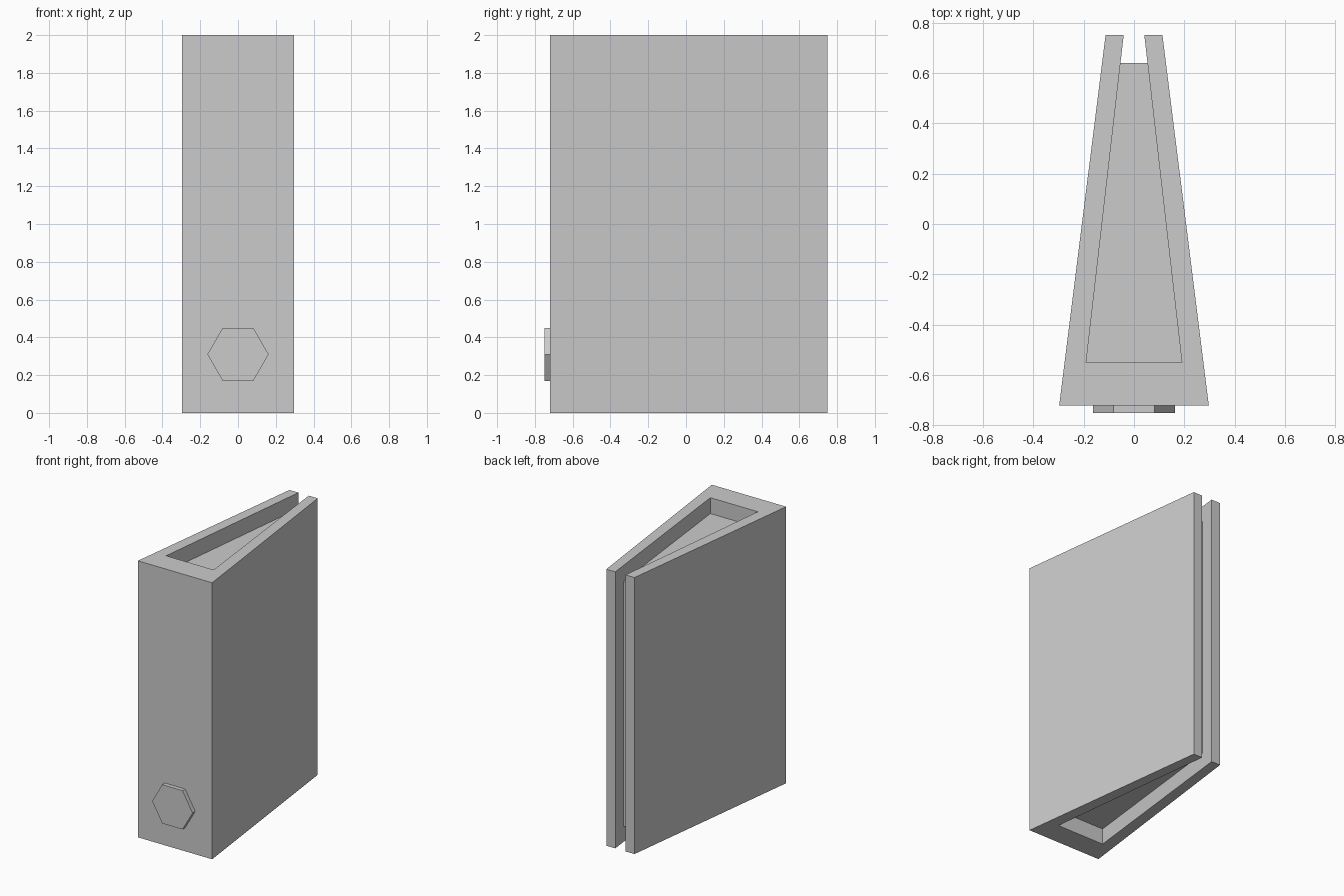
import bpy
import bmesh
import math
from mathutils import Matrix

cube = bpy.data.objects.get("Cube")
if cube:
    bpy.data.objects.remove(cube, do_unlink=True)

# Single grey finish
grey = bpy.data.materials.new("plain_grey")
grey.use_nodes = True
colour = (0.6, 0.6, 0.6, 1)
grey.diffuse_color = colour
grey.node_tree.nodes["Principled BSDF"].inputs["Base Color"].default_value = colour


def add_object(name, bm):
    bmesh.ops.recalc_face_normals(bm, faces=bm.faces)
    mesh = bpy.data.meshes.new(name)
    bm.to_mesh(mesh)
    bm.free()
    mesh.materials.append(grey)
    obj = bpy.data.objects.new(name, mesh)
    bpy.context.collection.objects.link(obj)
    return obj


def extrude_half_outline(name, half, z0, z1):
    """Mirror a right-hand outline across x and extrude it upwards."""
    outline = half + [(-x, y) for x, y in reversed(half)]
    bm = bmesh.new()
    face = bm.faces.new([bm.verts.new((x, y, z0)) for x, y in outline])
    top = bmesh.ops.extrude_face_region(bm, geom=[face])["geom"]
    verts = [v for v in top if isinstance(v, bmesh.types.BMVert)]
    bmesh.ops.translate(bm, verts=verts, vec=(0, 0, z1 - z0))
    return add_object(name, bm)


# Tapered cover: thick spine and two boards, open at the back
extrude_half_outline("cover", [(0.297, -0.72), (0.113, 0.75), (0.041, 0.75),
                               (0.19, -0.55)], 0, 2)

# Page block, recessed at top, bottom and back
extrude_half_outline("pages", [(0.19, -0.55), (0.054, 0.64)], 0.115, 1.885)

# Hexagonal badge on the spine
bm = bmesh.new()
bmesh.ops.create_cone(bm, cap_ends=True, segments=6, radius1=0.162, radius2=0.162,
                      depth=0.03, matrix=Matrix.Rotation(math.pi / 2, 4, "X")
                      @ Matrix.Rotation(math.pi / 6, 4, "Z"))
bmesh.ops.translate(bm, verts=bm.verts, vec=(0, -0.735, 0.31))
add_object("spine_badge", bm)
